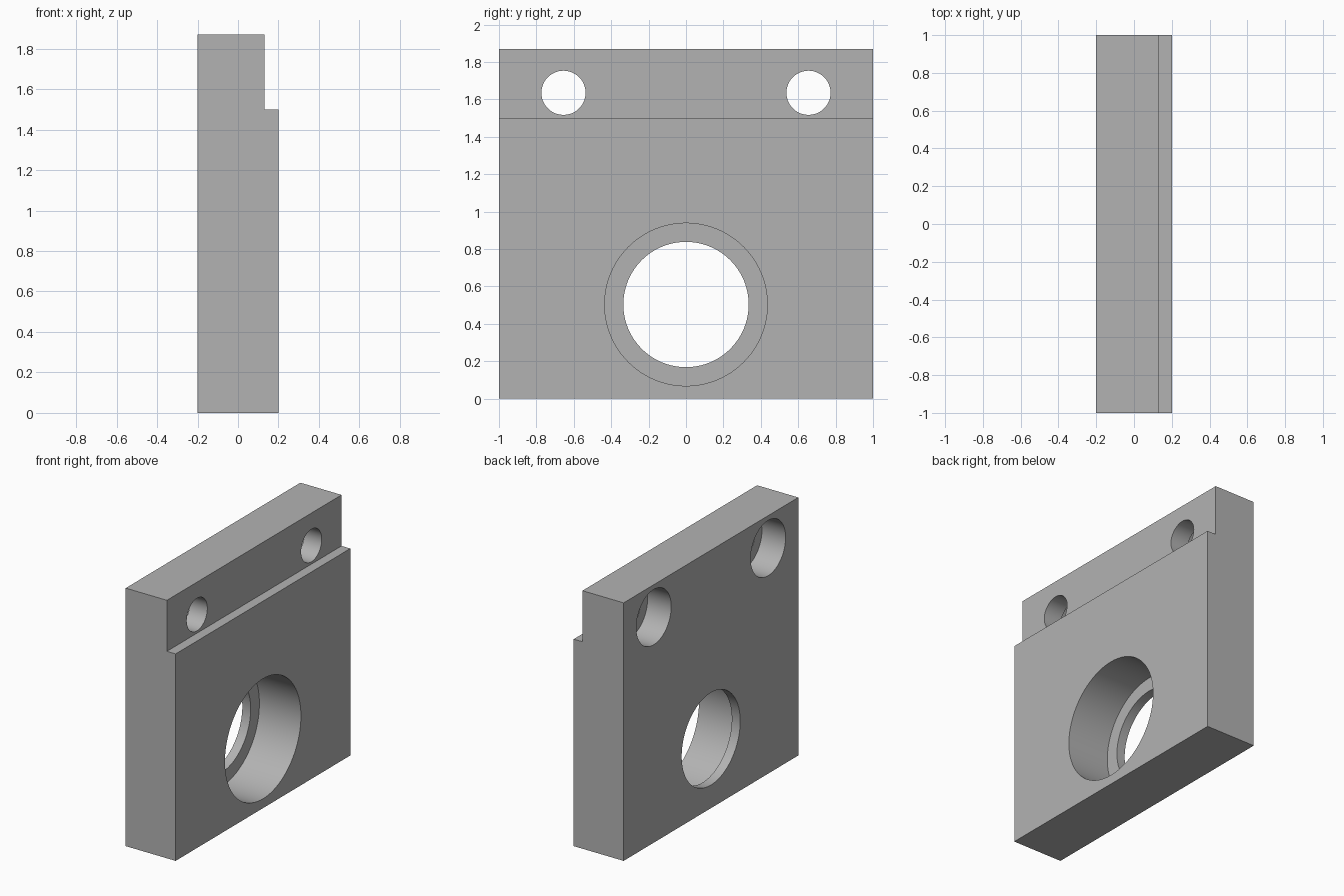
import bpy
import bmesh
from math import pi, radians

if "Cube" in bpy.data.objects:
    bpy.data.objects.remove(bpy.data.objects["Cube"], do_unlink=True)

THICK = 0.2      # half thickness of the plate
STEP_X = 0.13    # face of the recessed top strip
STEP_Z = 1.5
HEIGHT = 1.87

grey = bpy.data.materials.new("plain grey")
grey.use_nodes = True
colour = (0.45, 0.45, 0.45, 1)
grey.diffuse_color = colour
grey.node_tree.nodes["Principled BSDF"].inputs["Base Color"].default_value = colour

# Stepped plate: side profile extruded along y
profile = [(-THICK, 0), (THICK, 0), (THICK, STEP_Z),
           (STEP_X, STEP_Z), (STEP_X, HEIGHT), (-THICK, HEIGHT)]
bm = bmesh.new()
face = bm.faces.new([bm.verts.new((x, -1, z)) for x, z in profile])
extruded = bmesh.ops.extrude_face_region(bm, geom=[face])
moved = [v for v in extruded["geom"] if isinstance(v, bmesh.types.BMVert)]
bmesh.ops.translate(bm, verts=moved, vec=(0, 2, 0))
bmesh.ops.recalc_face_normals(bm, faces=bm.faces)
mesh = bpy.data.meshes.new("mounting_plate")
bm.to_mesh(mesh)
bm.free()
plate = bpy.data.objects.new("mounting_plate", mesh)
bpy.context.collection.objects.link(plate)
mesh.materials.append(grey)


def drill(y, z, radius, x0, x1):
    """Cut a round hole along x between x0 and x1."""
    bpy.ops.mesh.primitive_cylinder_add(
        vertices=96, radius=radius, depth=x1 - x0,
        location=((x0 + x1) / 2, y, z), rotation=(0, pi / 2, 0))
    cutter = bpy.context.object
    cutter.name = "hole_cutter"
    cutter.hide_render = True
    cutter.data.materials.append(grey)
    bpy.context.view_layer.objects.active = plate
    cut = plate.modifiers.new("hole", "BOOLEAN")
    cut.operation = "DIFFERENCE"
    cut.solver = "EXACT"
    cut.object = cutter
    bpy.ops.object.modifier_apply(modifier=cut.name)
    bpy.data.objects.remove(cutter, do_unlink=True)


# Large bearing seat, leaving a thin lip at the back
drill(0, 0.503, 0.435, -0.133, 0.5)
drill(0, 0.503, 0.335, -0.5, 0.5)

# Screw holes, counterbored from the back
for side in (-1, 1):
    drill(side * 0.655, 1.635, 0.2, -0.5, -0.01)
    drill(side * 0.655, 1.635, 0.118, -0.5, 0.5)

# Smooth bores with crisp rims
bpy.ops.object.select_all(action="DESELECT")
plate.select_set(True)
bpy.context.view_layer.objects.active = plate
bpy.ops.object.shade_smooth_by_angle(angle=radians(30))
